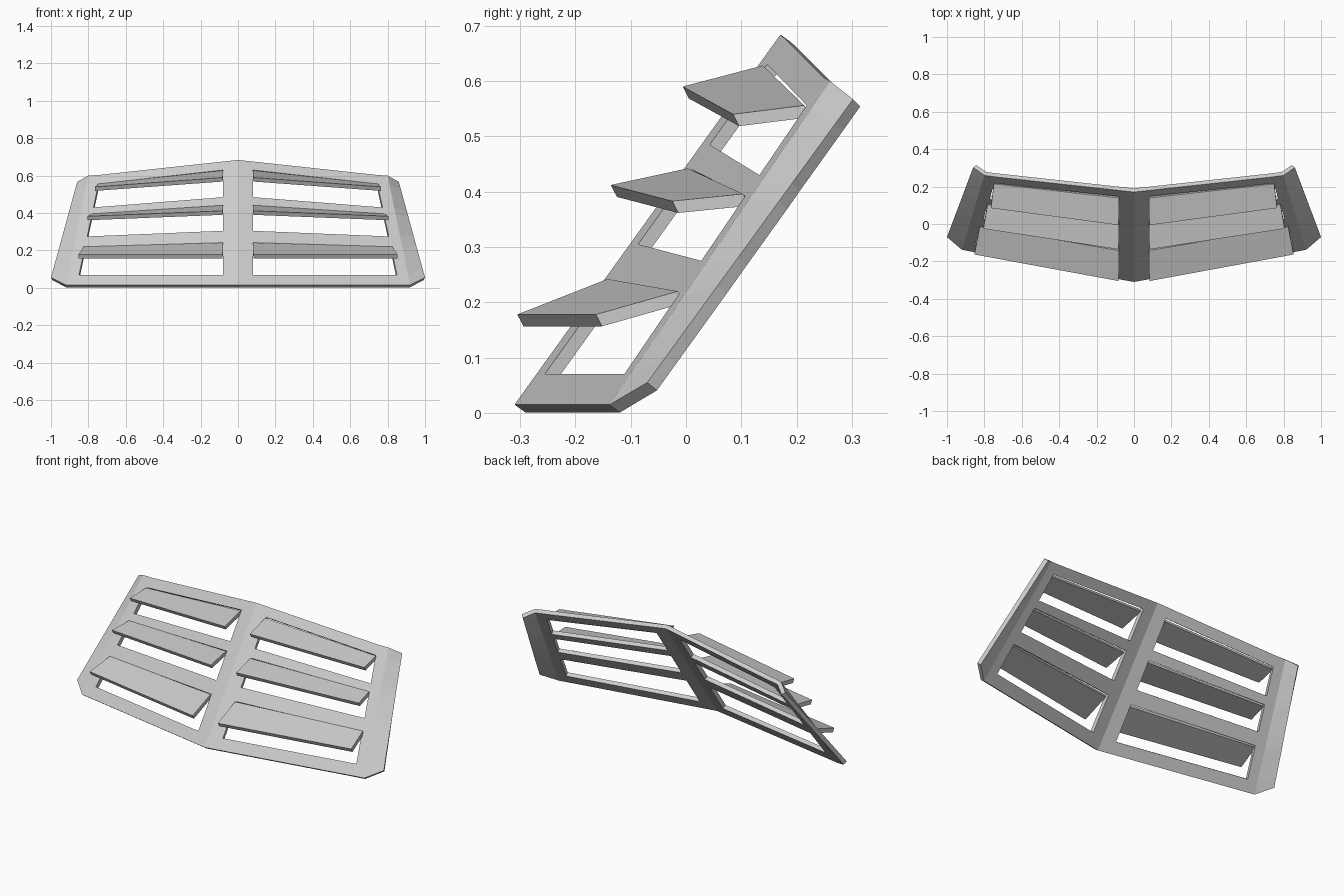
import bpy
import bmesh
from mathutils import Vector

if "Cube" in bpy.data.objects:
    bpy.data.objects.remove(bpy.data.objects["Cube"])


def panel(x, z):
    """Point on the sloped front plane of the right half."""
    return Vector((x, -0.31 + 0.187 * x + 0.7186 * (z - 0.015), z))


def make_object(name, bm):
    mesh = bpy.data.meshes.new(name)
    bm.to_mesh(mesh)
    bm.free()
    obj = bpy.data.objects.new(name, mesh)
    bpy.context.collection.objects.link(obj)
    mirror = obj.modifiers.new("mirror", 'MIRROR')
    mirror.use_clip = True
    return obj


# Frame: rows of (inner z, outer z), bars and openings alternate
INNER_X = 0.08
rows = [(0.015, 0.015), (0.07, 0.07), (0.24, 0.215), (0.305, 0.275),
        (0.44, 0.392), (0.485, 0.43), (0.63, 0.556), (0.6755, 0.6045)]
fold_low, fold_high = panel(0.92, 0.015), panel(0.80, 0.60)
rim_low, rim_high = Vector((1.0, -0.07, 0.055)), Vector((0.86, 0.302, 0.567))

bm = bmesh.new()
grid = []
for i, (zi, zo) in enumerate(rows):
    xo = 0.85 - 0.214 * (zo - 0.07)
    slope = (zo - zi) / (xo - INNER_X)
    zc = 0.684 if i == len(rows) - 1 else zi - slope * INNER_X
    zf = zo + slope * 0.06
    t = max(0.0, min(1.0, (zf - 0.015) / 0.585))
    if i == len(rows) - 1:
        t = 1.0
    pts = [panel(0, zc), panel(INNER_X, zi), panel(xo, zo),
           fold_low.lerp(fold_high, t), rim_low.lerp(rim_high, t)]
    grid.append([bm.verts.new(p) for p in pts])
for r in range(len(rows) - 1):
    for c in range(4):
        if c == 1 and r in (1, 3, 5):      # window openings
            continue
        a, b = grid[r], grid[r + 1]
        bm.faces.new((a[c], a[c + 1], b[c + 1], b[c]))
frame = make_object("louver_frame", bm)
solid = frame.modifiers.new("thickness", 'SOLIDIFY')
solid.thickness = 0.024
solid.offset = -1
solid.use_even_offset = True

# Slats: top face corners front inner, front outer, back outer, back inner
slats = {
    "lower_slat": [(0.082, -0.305, 0.178), (0.853, -0.163, 0.178),
                   (0.825, -0.015, 0.22), (0.08, -0.142, 0.242)],
    "middle_slat": [(0.082, -0.136, 0.412), (0.805, -0.025, 0.383),
                    (0.783, 0.103, 0.396), (0.08, 0.003, 0.442)],
    "upper_slat": [(0.082, -0.006, 0.59), (0.765, 0.085, 0.54),
                   (0.749, 0.214, 0.556), (0.08, 0.139, 0.628)],
}
drop = Vector((0, 0.011, -0.0215))
for name, corners in slats.items():
    bm = bmesh.new()
    top = [bm.verts.new(p) for p in corners]
    low = [bm.verts.new(Vector(p) + drop) for p in corners]
    bm.faces.new(top)
    bm.faces.new(low[::-1])
    for k in range(4):
        n = (k + 1) % 4
        bm.faces.new((top[k], low[k], low[n], top[n]))
    bmesh.ops.recalc_face_normals(bm, faces=bm.faces)
    make_object(name, bm)
